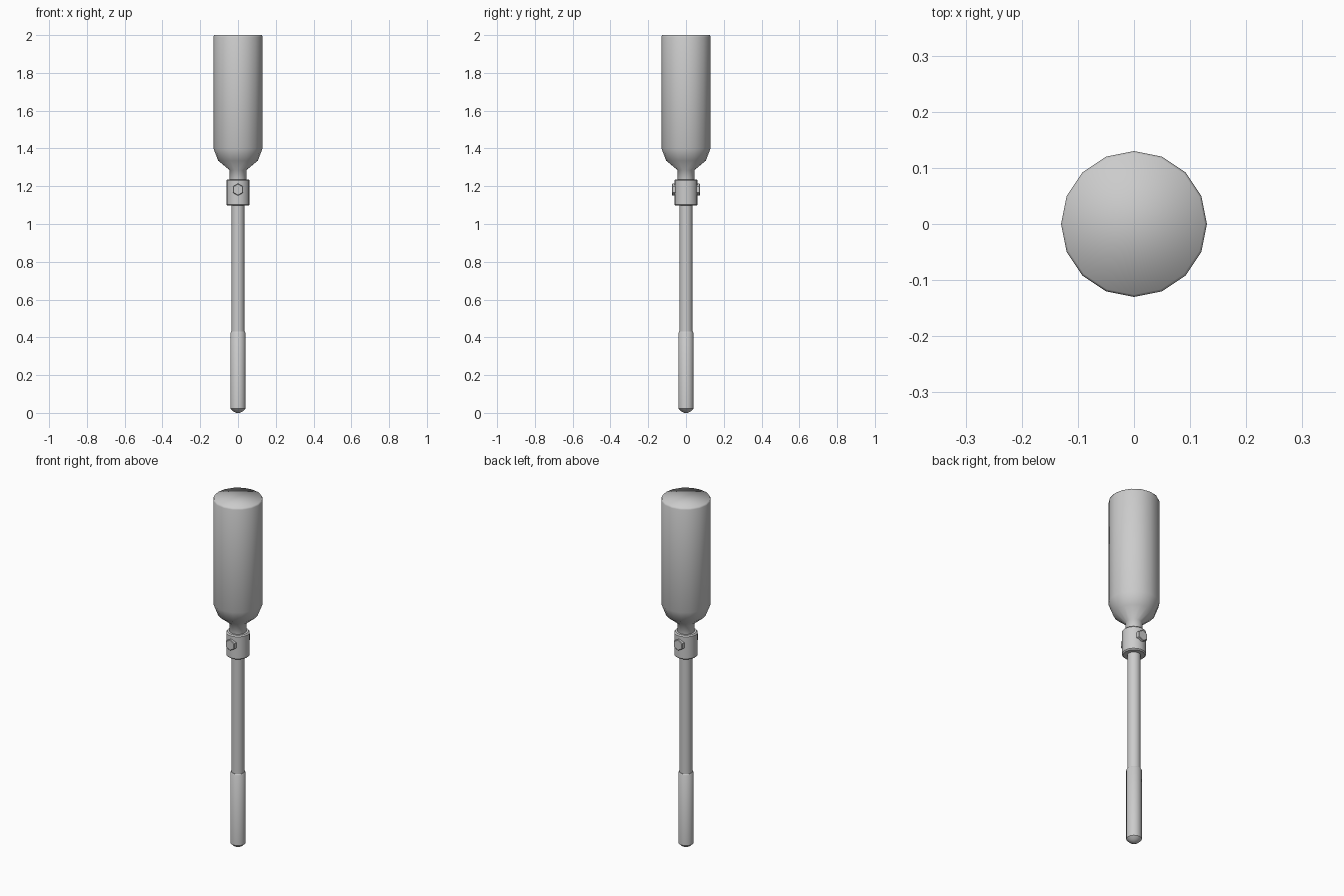
import bpy, bmesh, math
from mathutils import Matrix

if "Cube" in bpy.data.objects:
    bpy.data.objects.remove(bpy.data.objects["Cube"])


def lathe(name, profile, sides=16, sharp=35):
    """Revolve (radius, z) points about z and cap both ends."""
    bm = bmesh.new()
    rings = []
    for r, z in profile:
        rings.append([bm.verts.new((r * math.cos(2 * math.pi * i / sides),
                                    r * math.sin(2 * math.pi * i / sides), z))
                      for i in range(sides)])
    for a, b in zip(rings, rings[1:]):
        for i in range(sides):
            j = (i + 1) % sides
            bm.faces.new((a[i], a[j], b[j], b[i]))
    bm.faces.new(rings[0][::-1])
    bm.faces.new(rings[-1])
    return finish(name, bm, sharp)


def finish(name, bm, sharp):
    mesh = bpy.data.meshes.new(name)
    bm.to_mesh(mesh)
    bm.free()
    ob = bpy.data.objects.new(name, mesh)
    bpy.context.collection.objects.link(ob)
    bpy.ops.object.select_all(action='DESELECT')
    ob.select_set(True)
    bpy.context.view_layer.objects.active = ob
    bpy.ops.object.shade_smooth_by_angle(angle=math.radians(sharp))
    return ob


# Handle with tapered neck; its flat end is shaded smooth into the rim
lathe("handle", [(0.044, 1.225), (0.044, 1.285), (0.105, 1.335), (0.13, 1.40),
                 (0.13, 1.99), (0.126, 2.0)], sharp=80)

# Collar with chamfered rims
lathe("collar", [(0.056, 1.098), (0.062, 1.104), (0.062, 1.230), (0.056, 1.236)])

# Shaft and thicker socket at the working end
lathe("shaft", [(0.034, 0.40), (0.034, 1.12)])
lathe("socket", [(0.008, 0.0), (0.026, 0.008), (0.040, 0.022),
                 (0.040, 0.424), (0.036, 0.43)])

# Hexagonal bolt heads on the front and back of the collar
for name, s in (("front_bolt", -1), ("back_bolt", 1)):
    bm = bmesh.new()
    bmesh.ops.create_cone(
        bm, cap_ends=True, segments=6, radius1=0.032, radius2=0.032, depth=0.03,
        matrix=Matrix.Translation((0, s * 0.059, 1.182)) @ Matrix.Rotation(math.pi / 2, 4, 'X'))
    rim = [e for e in bm.edges if all(v.co.y * s > 0.06 for v in e.verts)]
    bmesh.ops.bevel(bm, geom=rim, offset=0.003, segments=1, affect='EDGES')
    finish(name, bm, 30)
